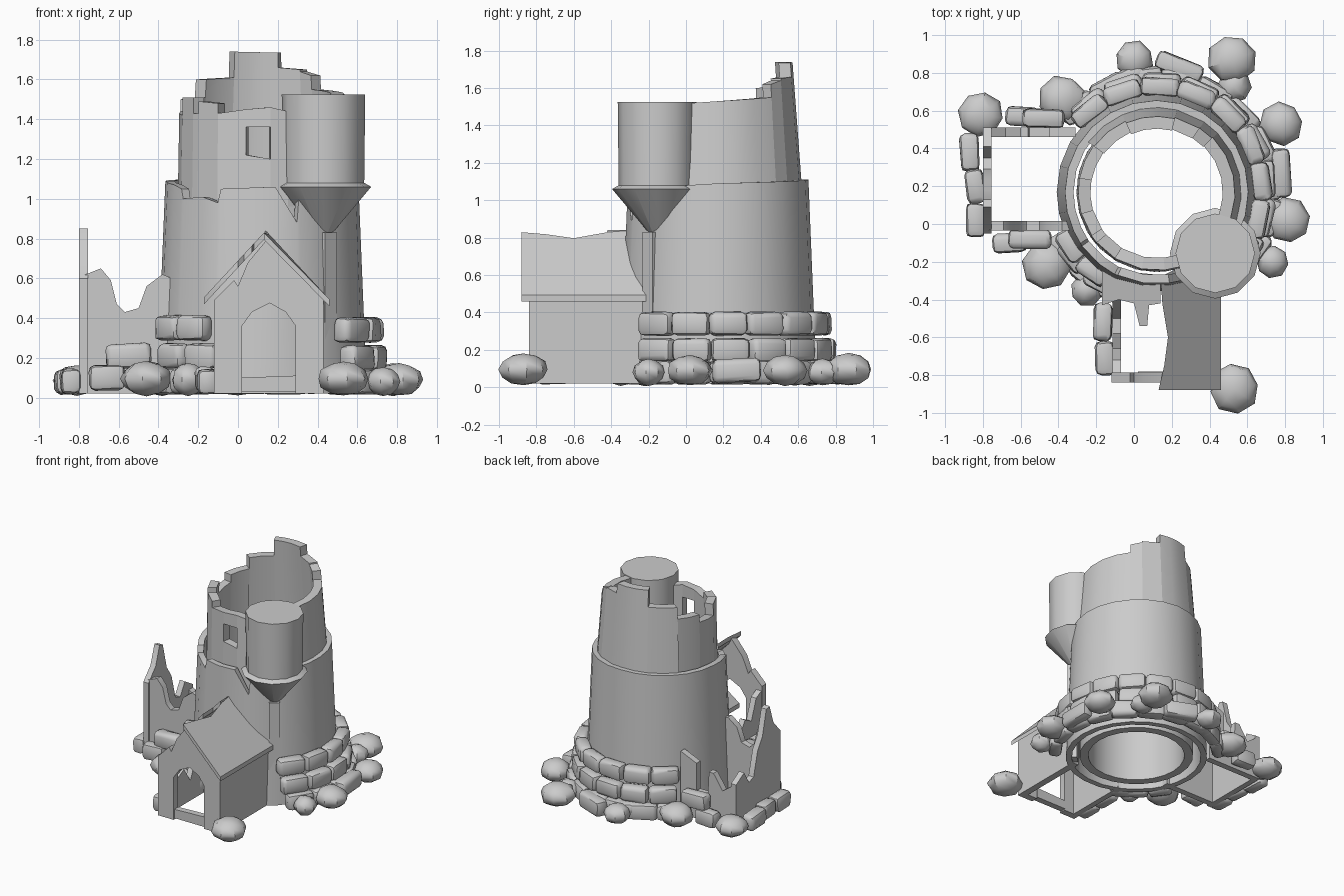
import bpy, bmesh, math, random
from mathutils import Matrix, Vector

if "Cube" in bpy.data.objects:
    bpy.data.objects.remove(bpy.data.objects["Cube"])

random.seed(4)
CX, CY = 0.12, 0.17   # tower axis


def finish(name, bm):
    bmesh.ops.recalc_face_normals(bm, faces=bm.faces[:])
    me = bpy.data.meshes.new(name)
    bm.to_mesh(me)
    bm.free()
    ob = bpy.data.objects.new(name, me)
    bpy.context.collection.objects.link(ob)
    return ob


def arc_wall(name, pts, r_bot, r_top, thick, z0, z_ref, step=15):
    """Curved wall; pts = (angle, top height), radius tapers from z=0 to z_ref."""
    cols = []
    for (a, za), (b, zb) in zip(pts, pts[1:]):
        n = max(1, round((b - a) / step))
        cols += [(a + (b - a) * i / n, za + (zb - za) * i / n) for i in range(n)]
    closed = pts[-1][0] - pts[0][0] >= 360
    if not closed:
        cols.append(pts[-1])
    bm = bmesh.new()
    rows = []
    for a, z1 in cols:
        c, s = math.cos(math.radians(a)), math.sin(math.radians(a))
        row = []
        for z, d in ((z0, 0), (z1, 0), (z1, thick), (z0, thick)):
            r = r_bot + (r_top - r_bot) * z / z_ref - d
            row.append(bm.verts.new((CX + r * c, CY + r * s, z)))
        rows.append(row)
    for p, q in zip(rows, rows[1:] + (rows[:1] if closed else [])):
        for i in range(4):
            j = (i + 1) % 4
            bm.faces.new((p[i], p[j], q[j], q[i]))
    if not closed:
        bm.faces.new(rows[0])
        bm.faces.new(rows[-1])
    return finish(name, bm)


def slab(name, pts, front, back):
    """Extrude a 2D outline between two mappings (u, v) -> xyz."""
    bm = bmesh.new()
    f = [bm.verts.new(front(*p)) for p in pts]
    b = [bm.verts.new(back(*p)) for p in pts]
    bm.faces.new(f)
    bm.faces.new(b[::-1])
    for i in range(len(pts)):
        j = (i + 1) % len(pts)
        bm.faces.new((f[i], b[i], b[j], f[j]))
    return finish(name, bm)


def wall_x(name, pts, y0, y1):
    return slab(name, pts, lambda u, v: (u, y0, v), lambda u, v: (u, y1, v))


def wall_y(name, pts, x0, x1):
    return slab(name, pts, lambda u, v: (x0, u, v), lambda u, v: (x1, u, v))


def roof(name, pts, t=0.035):
    h = lambda x: 0.84 - 1.08 * abs(x - 0.14)
    return slab(name, pts, lambda x, y: (x, y, h(x)), lambda x, y: (x, y, h(x) - t))


def brick(name, loc, size, ang):
    bm = bmesh.new()
    bmesh.ops.create_cube(bm, size=1, matrix=Matrix.Diagonal((*size, 1)))
    bmesh.ops.bevel(bm, geom=bm.edges[:], offset=min(size) * 0.3, segments=2,
                    profile=0.5, affect='EDGES')
    for v in bm.verts:
        v.co += Vector([random.uniform(-.003, .003) for _ in range(3)])
    ob = finish(name, bm)
    ob.location = loc
    ob.rotation_euler = (0, random.uniform(-.04, .04), math.radians(ang + random.uniform(-4, 4)))


def rock(x, y, r, h):
    bm = bmesh.new()
    bmesh.ops.create_uvsphere(bm, u_segments=8, v_segments=6, radius=1)
    for v in bm.verts:
        v.co *= random.uniform(0.96, 1.06)
    ob = finish("boulder", bm)
    ob.scale = (r, r, h / 2)
    ob.location = (x, y, h / 2 + 0.01)
    ob.rotation_euler.z = random.uniform(0, 3)


# lower tower shell with a jagged front rim, and the inner shell standing inside it
arc_wall("lower_tower", [(-60, 1.06), (0, 1.09), (90, 1.11), (180, 1.09), (205, 1.07), (214, 1.05),
                         (216, 1.0), (232, 1.01), (243, 0.98), (245, 1.05), (278, 1.06),
                         (291, 0.88), (293, 1.06), (300, 1.06)], 0.53, 0.485, 0.045, 0.02, 1.1)
arc_wall("inner_shell", [(0, 0.97), (360, 0.97)], 0.425, 0.424, 0.065, 0.03, 0.97)

# upper tower: broken merlons of different heights; the back ones lean in from the rim
merlons = [(-72, -20, 1.50, 1.52), (-20, 44, 1.52, 1.55), (44, 56, 1.62, 1.64), (56, 76, 1.65, 1.66),
           (76, 114, 1.735, 1.74), (114, 144, 1.61, 1.60), (144, 170, 1.51, 1.50),
           (170, 196, 1.44, 1.42), (196, 214, 1.51, 1.51), (214, 220, 1.43, 1.43),
           (220, 238, 1.49, 1.48), (238, 259, 1.43, 1.45), (276, 288, 1.46, 1.44)]
for a, b, za, zb in merlons:
    r_bot, r_top = (0.53, 0.44) if -20 <= a < 144 else (0.44, 0.42)
    arc_wall("upper_wall", [(a, za), (b, zb)], r_bot, r_top, 0.065, 0.96, 1.2)
arc_wall("window_sill", [(259, 1.22), (276, 1.20)], 0.44, 0.42, 0.065, 0.96, 1.2)
arc_wall("window_head", [(259, 1.45), (276, 1.46)], 0.44, 0.42, 0.065, 1.36, 1.2)

# corner turret with its cone base, lathed
bm = bmesh.new()
rings = [(0.21, 1.525), (0.205, 1.08), (0.24, 1.06), (0.006, 0.78)]
loops = [[bm.verts.new((0.43 + r * math.cos(i * math.pi / 6),
                        -0.155 + r * math.sin(i * math.pi / 6), z))
          for i in range(12)] for r, z in rings]
for p, q in zip(loops, loops[1:]):
    for i in range(12):
        bm.faces.new((p[i], p[i - 1], q[i - 1], q[i]))
bm.faces.new(loops[0])
bm.faces.new(loops[-1])
finish("corner_turret", bm)

# rib under the turret
bm = bmesh.new()
bmesh.ops.create_cube(bm, size=1, matrix=Matrix.Diagonal((0.07, 0.08, 0.8, 1)))
rib = finish("turret_rib", bm)
rib.location = (0.445, -0.18, 0.43)
rib.rotation_euler.z = math.radians(-48)

# gatehouse: gabled front with arched doorway, walls and broken roof
wall_x("gate_front", [(-0.12, 0.02), (-0.12, 0.49), (-0.02, 0.59), (0.0, 0.56), (0.05, 0.68), (0.15, 0.80),
                      (0.43, 0.50), (0.43, 0.02), (0.29, 0.02), (0.29, 0.36), (0.24, 0.43),
                      (0.16, 0.475), (0.07, 0.43), (0.02, 0.36), (0.02, 0.02)], -0.84, -0.785)
wall_x("door_step", [(0.02, 0.03), (0.02, 0.10), (0.29, 0.11), (0.29, 0.03)], -0.83, -0.78)
wall_y("gate_right_wall", [(-0.84, 0.02), (-0.84, 0.5), (-0.2, 0.5), (-0.2, 0.02)], 0.375, 0.43)
wall_y("gate_left_wall", [(-0.8, 0.02), (-0.8, 0.46), (-0.72, 0.42), (-0.66, 0.26), (-0.58, 0.30), (-0.5, 0.18),
                          (-0.42, 0.36), (-0.27, 0.48), (-0.27, 0.02)], -0.115, -0.07)
roof("roof_right", [(0.13, -0.88), (0.46, -0.88), (0.46, -0.17), (0.30, -0.2), (0.14, -0.28),
                    (0.15, -0.42), (0.18, -0.6), (0.16, -0.75)])
roof("roof_left_fragment", [(0.14, -0.27), (-0.17, -0.24), (-0.17, -0.43), (-0.08, -0.40), (0.0, -0.42),
                            (0.03, -0.54), (0.07, -0.54), (0.08, -0.43), (0.14, -0.42)])

# ruined side building
wall_x("ruin_front_wall", [(-0.79, 0.02), (-0.79, 0.61), (-0.69, 0.65), (-0.64, 0.59), (-0.61, 0.47), (-0.57, 0.43),
                           (-0.50, 0.45), (-0.46, 0.56), (-0.38, 0.62), (-0.31, 0.59), (-0.31, 0.02)],
       -0.035, 0.015)
wall_y("ruin_left_wall", [(-0.05, 0.02), (-0.05, 0.60), (0.04, 0.70), (0.09, 0.85), (0.13, 0.84), (0.18, 0.64),
                          (0.24, 0.55), (0.29, 0.36), (0.35, 0.34), (0.41, 0.44), (0.51, 0.38), (0.51, 0.02)],
       -0.8, -0.755)
wall_x("ruin_back_wall", [(-0.79, 0.02), (-0.79, 0.38), (-0.68, 0.30), (-0.60, 0.42), (-0.56, 0.42), (-0.55, 0.24),
                          (-0.45, 0.24), (-0.45, 0.46), (-0.31, 0.52), (-0.31, 0.02)], 0.46, 0.51)

# brick courses around the tower foot
for z, r, a0, a1, n in ((0.34, 0.555, -46, 140, 9), (0.20, 0.58, -44, 138, 9), (0.08, 0.61, -40, 142, 10)):
    for i in range(n):
        a = a0 + (a1 - a0) * (i + 0.5) / n
        c, s = math.cos(math.radians(a)), math.sin(math.radians(a))
        brick("footing_brick", (CX + r * c, CY + r * s, z), (0.1, 0.205, 0.125), a)
for z, r, angs in ((0.35, 0.54, (212, 231)), (0.21, 0.56, (218, 238)), (0.08, 0.58, (212, 230, 242))):
    for a in angs:
        c, s = math.cos(math.radians(a)), math.sin(math.radians(a))
        brick("footing_brick", (CX + r * c, CY + r * s, z), (0.1, 0.18, 0.125), a)

# loose bricks: x, y, z, length, angle
for x, y, z, l, a in ((0.24, 0.83, .08, .26, -20), (0.78, 0.27, .09, .26, 90), (-0.04, 0.77, .08, .2, 25),
                      (-0.59, 0.57, .09, .18, 0), (-0.48, 0.56, .2, .22, 0), (-0.87, 0.38, .08, .2, 90),
                      (-0.84, 0.2, .08, .18, 95), (-0.84, 0.02, .08, .18, 88), (-0.66, -0.1, .1, .18, 0),
                      (-0.55, -0.08, .21, .23, 0), (-0.165, -0.52, .09, .2, 90),
                      (-0.155, -0.71, .08, .18, 95)):
    brick("loose_brick", (x, y, z), (l, 0.1, 0.125), a)

# boulders: x, y, radius, height
for b in ((0, 0.87, .10, .14), (0.52, 0.87, .13, .17), (0.53, 0.73, .09, .14), (0.78, 0.53, .115, .16),
          (0.81, 0.02, .12, .16), (0.73, -0.2, .085, .14), (0.53, -0.87, .13, .17), (-0.38, 0.66, .125, .17),
          (-0.81, 0.58, .12, .15), (-0.46, -0.22, .13, .17), (-0.25, -0.35, .085, .16)):
    rock(*b)

# smooth shading with crisp wall edges
for ob in bpy.context.collection.objects:
    ob.select_set(True)
    bpy.context.view_layer.objects.active = ob
bpy.ops.object.shade_smooth_by_angle(angle=math.radians(40))
